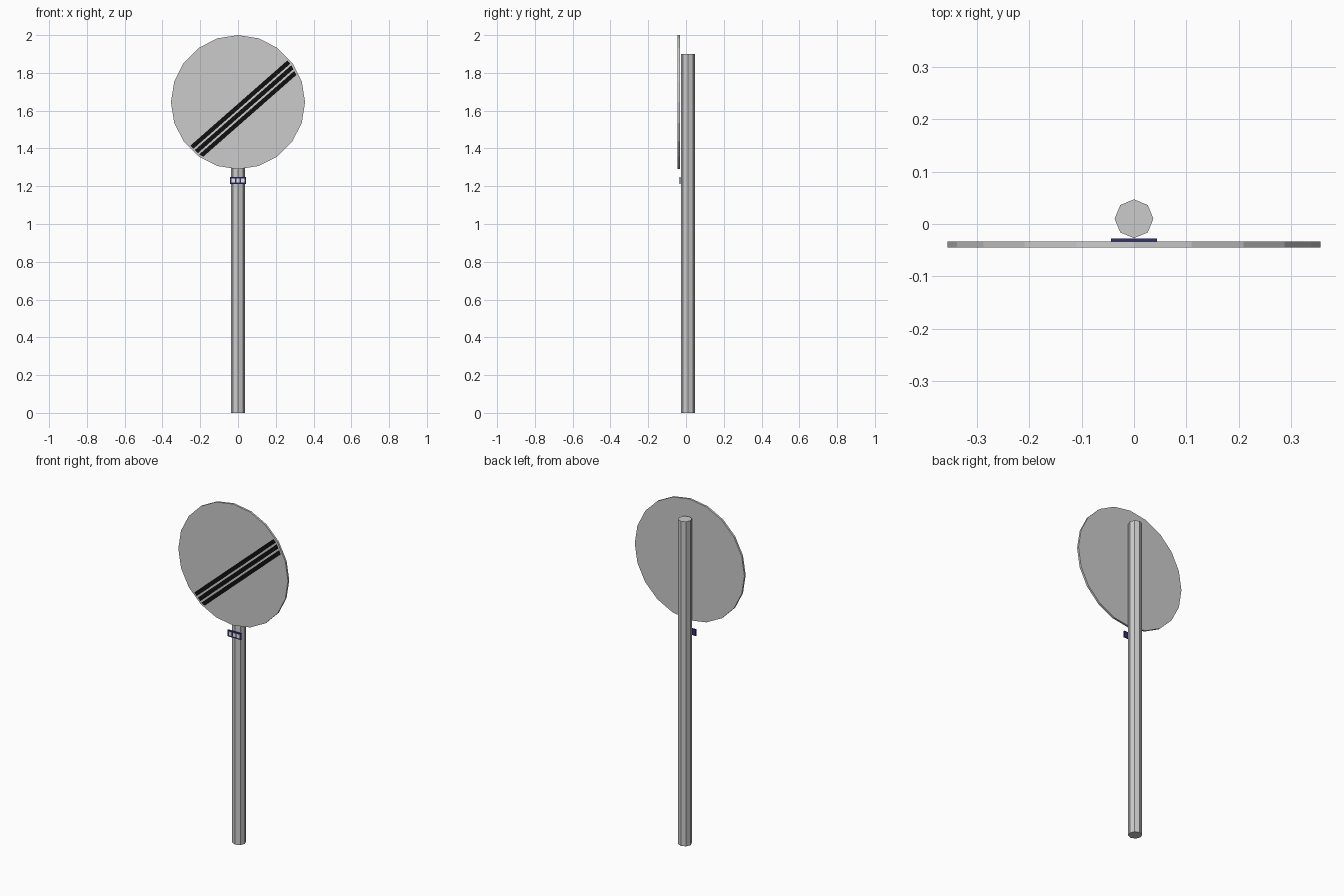
import bpy, bmesh, math
from mathutils import Vector, Matrix

cube = bpy.data.objects.get("Cube")
if cube:
    bpy.data.objects.remove(cube, do_unlink=True)


def material(name, rgb):
    m = bpy.data.materials.new(name)
    m.use_nodes = True
    m.diffuse_color = (*rgb, 1)
    m.node_tree.nodes["Principled BSDF"].inputs["Base Color"].default_value = (*rgb, 1)
    return m


GREY = material("light grey", (0.6, 0.6, 0.6))
BLACK = material("black", (0.005, 0.005, 0.005))
NAVY = material("navy", (0.03, 0.03, 0.16))
WHITE = material("white", (0.85, 0.85, 0.85))


def add_object(name, bm, *mats):
    mesh = bpy.data.meshes.new(name)
    bm.to_mesh(mesh)
    bm.free()
    for m in mats:
        mesh.materials.append(m)
    ob = bpy.data.objects.new(name, mesh)
    bpy.context.collection.objects.link(ob)
    return ob


def cylinder(sides, radius, depth, matrix):
    bm = bmesh.new()
    bmesh.ops.create_cone(bm, cap_ends=True, segments=sides, radius1=radius,
                          radius2=radius, depth=depth, matrix=matrix)
    return bm


def box(name, centre, size, mat):
    bm = bmesh.new()
    bmesh.ops.create_cube(bm, size=1, matrix=Matrix.Translation(centre)
                          @ Matrix.Diagonal((*size, 1)))
    return add_object(name, bm, mat)


# Octagonal pole
add_object("pole", cylinder(8, 0.037, 1.9, Matrix.Translation((0, 0.01, 0.95))), GREY)

# Round sign plate with a narrow border on its front
centre = Vector((0, -0.039, 1.645))
bm = cylinder(20, 0.355, 0.012,
              Matrix.Translation(centre) @ Matrix.Rotation(math.pi / 2, 4, 'X'))
bm.normal_update()
front = min(bm.faces, key=lambda f: f.calc_center_median().y)
bmesh.ops.inset_region(bm, faces=[front], thickness=0.01)

# Diagonal stripes cut into the front face
tilt = math.radians(41.3)
across = Vector((-math.sin(tilt), 0, math.cos(tilt)))
STRIPES = (-0.084, -0.051, -0.018)
HALF = 0.0115
panel = [front]
for offset in STRIPES:
    for edge in (offset - HALF, offset + HALF):
        geom = set(panel)
        for f in panel:
            geom.update(f.edges)
            geom.update(f.verts)
        cut = bmesh.ops.bisect_plane(bm, geom=list(geom), plane_co=centre + across * edge,
                                     plane_no=across)
        panel = [g for g in cut["geom"] if isinstance(g, bmesh.types.BMFace)]
for f in panel:
    d = (f.calc_center_median() - centre).dot(across)
    f.material_index = int(any(abs(d - s) < HALF for s in STRIPES))
add_object("sign_plate", bm, GREY, BLACK)

# Small navy tag on the pole with pale marks
box("tag", (0, -0.031, 1.23), (0.087, 0.006, 0.038), NAVY)
for i in range(3):
    box(f"tag_mark_{i + 1}", ((i - 1) * 0.025, -0.0345, 1.23), (0.018, 0.002, 0.022), WHITE)
